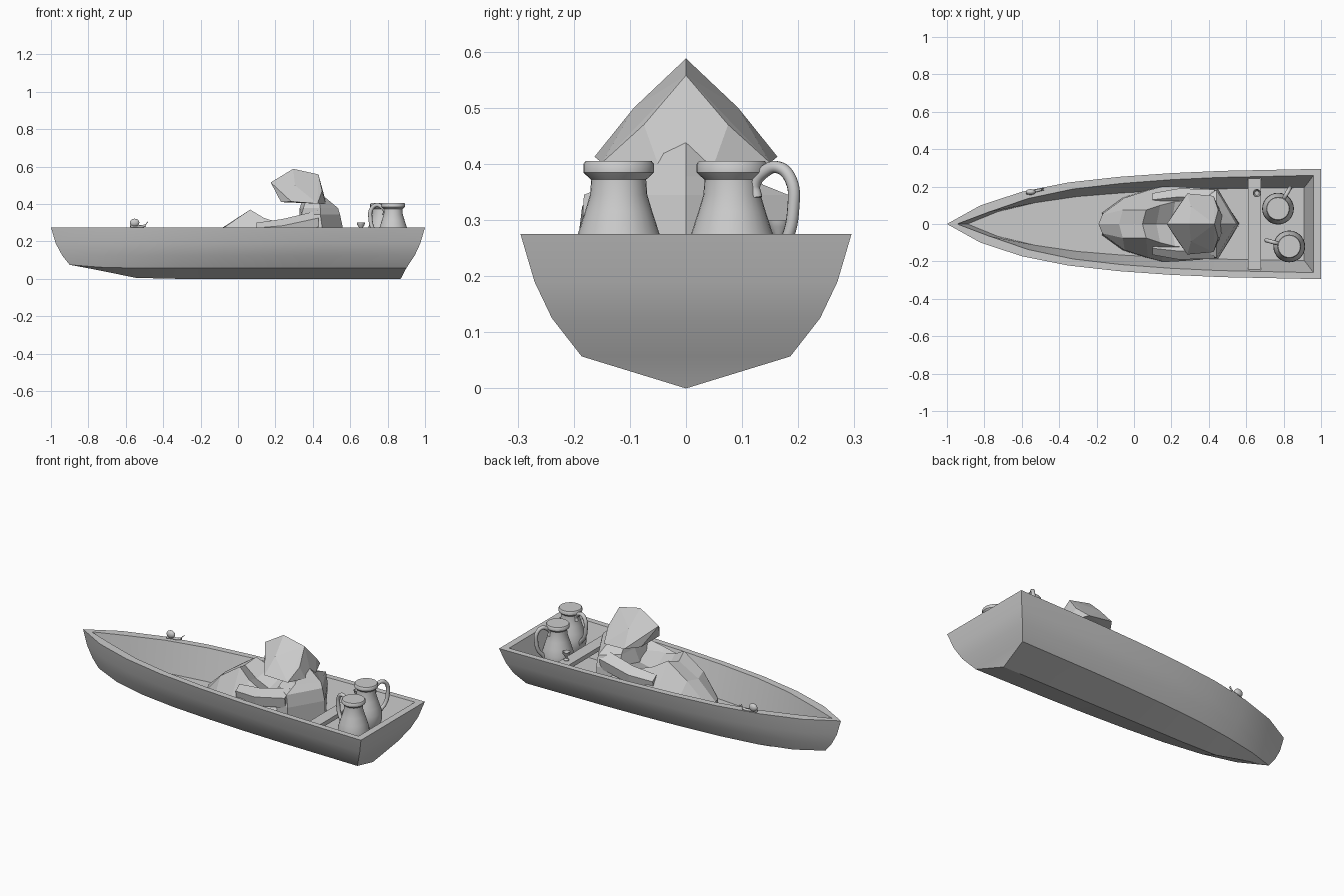
import bpy, bmesh, math
from mathutils import Vector

if "Cube" in bpy.data.objects:
    bpy.data.objects.remove(bpy.data.objects["Cube"])


def finish(name, bm, smooth=None):
    bmesh.ops.remove_doubles(bm, verts=bm.verts[:], dist=0.0005)
    bmesh.ops.recalc_face_normals(bm, faces=bm.faces[:])
    me = bpy.data.meshes.new(name)
    bm.to_mesh(me)
    bm.free()
    ob = bpy.data.objects.new(name, me)
    bpy.context.collection.objects.link(ob)
    if smooth:
        bpy.ops.object.select_all(action='DESELECT')
        ob.select_set(True)
        bpy.context.view_layer.objects.active = ob
        bpy.ops.object.shade_smooth_by_angle(angle=math.radians(smooth))
    return ob


def loft(name, rings, closed=True, caps=True, smooth=None):
    bm = bmesh.new()
    rows = [[bm.verts.new(p) for p in r] for r in rings]
    n = len(rows[0])
    for a, b in zip(rows, rows[1:]):
        for i in range(n if closed else n - 1):
            k = (i + 1) % n
            bm.faces.new((a[i], a[k], b[k], b[i]))
    if caps:
        bm.faces.new(rows[0])
        bm.faces.new(rows[-1])
    return finish(name, bm, smooth)


def lathe(name, prof, cx, cy, n=28):
    rings = [[(cx + r * math.cos(2 * math.pi * i / n), cy + r * math.sin(2 * math.pi * i / n), z)
              for i in range(n)] for r, z in prof]
    return loft(name, rings, smooth=40)


def tube(name, pts, radius):
    cu = bpy.data.curves.new(name, 'CURVE')
    cu.dimensions = '3D'
    cu.bevel_depth = radius
    cu.bevel_resolution = 3
    cu.use_fill_caps = True
    cu.resolution_u = 6
    s = cu.splines.new('BEZIER')
    s.bezier_points.add(len(pts) - 1)
    for b, p in zip(s.bezier_points, pts):
        b.co = p
        b.handle_left_type = b.handle_right_type = 'AUTO'
    ob = bpy.data.objects.new(name, cu)
    bpy.context.collection.objects.link(ob)
    return ob


def mirror_pts(half):
    return half + [(x, -y, z) for x, y, z in half if y > 0]


# Hull: stations along x, levels run keel -> rim -> inner floor
stations = [(-1, 0), (-.82, .10), (-.6, .172), (-.35, .222), (-.08, .252), (.2, .272), (.47, .284), (1, .295)]
# bow x, stern x, width factor, inset, z
levels = [(-.9, .87, 0, 0, 0), (-.9, .9, .63, 0, .057), (-.94, .945, .81, 0, .125),
          (-.975, .975, .915, 0, .19), (-1, 1, 1, 0, .275),
          (-.945, .96, 1, .035, .275), (-.89, .91, .66, 0, .1), (-.89, .91, 0, 0, .1)]
rise = {0: [.075, .045, .005], 1: [.075, .062, .057]}
bm = bmesh.new()
grids = []
for side in (1, -1):
    grid = []
    for i, (x, w) in enumerate(stations):
        row = []
        for j, (xa, xb, f, inset, z) in enumerate(levels):
            t = (x + 1) / 2
            zz = rise[j][i] if j in rise and i < 3 else z
            row.append(bm.verts.new((xa + (xb - xa) * t, side * max(0, w * f - inset), zz)))
        grid.append(row)
    for a, b in zip(grid, grid[1:]):
        for j in range(len(levels) - 1):
            bm.faces.new((a[j], a[j + 1], b[j + 1], b[j]))
    grids.append(grid)
L, R = grids[0][-1], grids[1][-1]
for j in range(len(levels) - 1):
    bm.faces.new((L[j], L[j + 1], R[j + 1], R[j]))
finish("boat_hull", bm, 28)

# Bench across the stern
loft("bench", [[(x, y, z) for x, z in ((.61, .225), (.68, .225), (.68, .25), (.61, .25))]
               for y in (-.253, .253)])

# Jars with handles
jar = [(.05, .1), (.056, .115), (.076, .165), (.085, .205), (.083, .24), (.073, .275), (.06, .315),
       (.051, .345), (.049, .372), (.058, .38), (.063, .385), (.063, .4), (.059, .405)]
handle = [(.05, .34), (.046, .362), (.068, .387), (.095, .394), (.121, .372), (.126, .32),
          (.112, .265), (.088, .235), (.075, .215)]
for tag, cx, cy, ang in (("a", .77, .082, 60), ("b", .83, -.12, 165)):
    lathe("jar_" + tag, jar, cx, cy)
    c, s = math.cos(math.radians(ang)), math.sin(math.radians(ang))
    tube("jar_handle_" + tag, [(cx + r * c, cy + r * s, z) for r, z in handle], .011)

# Small cup on the bench
lathe("cup", [(.014, .25), (.014, .254), (.006, .262), (.008, .272), (.02, .288), (.022, .3),
              (.019, .3), (.012, .282)], .657, .165, 14)

# Robed legs: half sections of (x, centre z, knee y, knee z, hem y)
legs = [(-.17, .17, .05, .16, .06), (-.06, .275, .075, .285, .14), (.065, .345, .075, .37, .18),
        (.14, .285, .1, .325, .2), (.22, .25, .12, .3, .2), (.36, .28, .12, .3, .19)]
loft("robed_legs", [[(x - .02, 0, zc), (x, ky, kz), (x + .01, hy, .17 if x < -.1 else .2), (x, hy, .1),
                     (x, -hy, .1), (x + .01, -hy, .17 if x < -.1 else .2), (x, -ky, kz)]
                    for x, zc, ky, kz, hy in legs])

# Torso: horizontal rings of (front x, front-side, shoulder, back, z)
torso = [(.25, (.27, .15), (.44, .185), .565, .1), (.30, (.32, .15), (.45, .185), .56, .275),
         (.33, (.34, .11), (.44, .182), .545, .345), (.33, (.35, .07), (.44, .1), .535, .378),
         (.35, (.37, .05), (.43, .06), .46, .44)]
loft("torso", [[(f, 0, z), (*a, z), (*b, z), (k, 0, z), (b[0], -b[1], z), (a[0], -a[1], z)]
               for f, a, b, k, z in torso])

# Sleeves reaching to the knees
for s in (1, -1):
    loft("sleeve_" + ("left" if s > 0 else "right"),
         [[(x, s * (y + dy * w), z + dz * w) for dy, dz in ((-1, 0), (0, 1), (1, .2), (.8, -1), (-.6, -1))]
          for x, y, z, w in ((.43, .135, .315, .05), (.24, .145, .275, .045), (.1, .13, .265, .035))])

# Hood: faceted convex form
bm = bmesh.new()
half = [(.175, 0, .515), (.23, .085, .41), (.295, 0, .588), (.305, .093, .5), (.285, .163, .413),
        (.43, 0, .558), (.45, .075, .47), (.425, .15, .402), (.47, .05, .4), (.462, 0, .44)]
for p in mirror_pts(half):
    bm.verts.new(p)
bmesh.ops.convex_hull(bm, input=bm.verts[:])
bmesh.ops.dissolve_limit(bm, angle_limit=math.radians(4), verts=bm.verts[:], edges=bm.edges[:])
finish("hood", bm)

# Snail on the rim
bm = bmesh.new()
bmesh.ops.create_uvsphere(bm, u_segments=14, v_segments=8, radius=.024)
for v in bm.verts:
    v.co = Vector((v.co.x * 1.1 - .553, v.co.y * .65 + .171, v.co.z * .9 + .3))
finish("snail_shell", bm, 60)
tube("snail_body", [(-.575, .165, .28), (-.545, .172, .281), (-.515, .179, .28), (-.495, .184, .285)], .007)
for dy in (-.006, .006):
    tube("snail_feeler", [(-.497, .184, .287), (-.482, .187 + dy, .304)], .0018)
